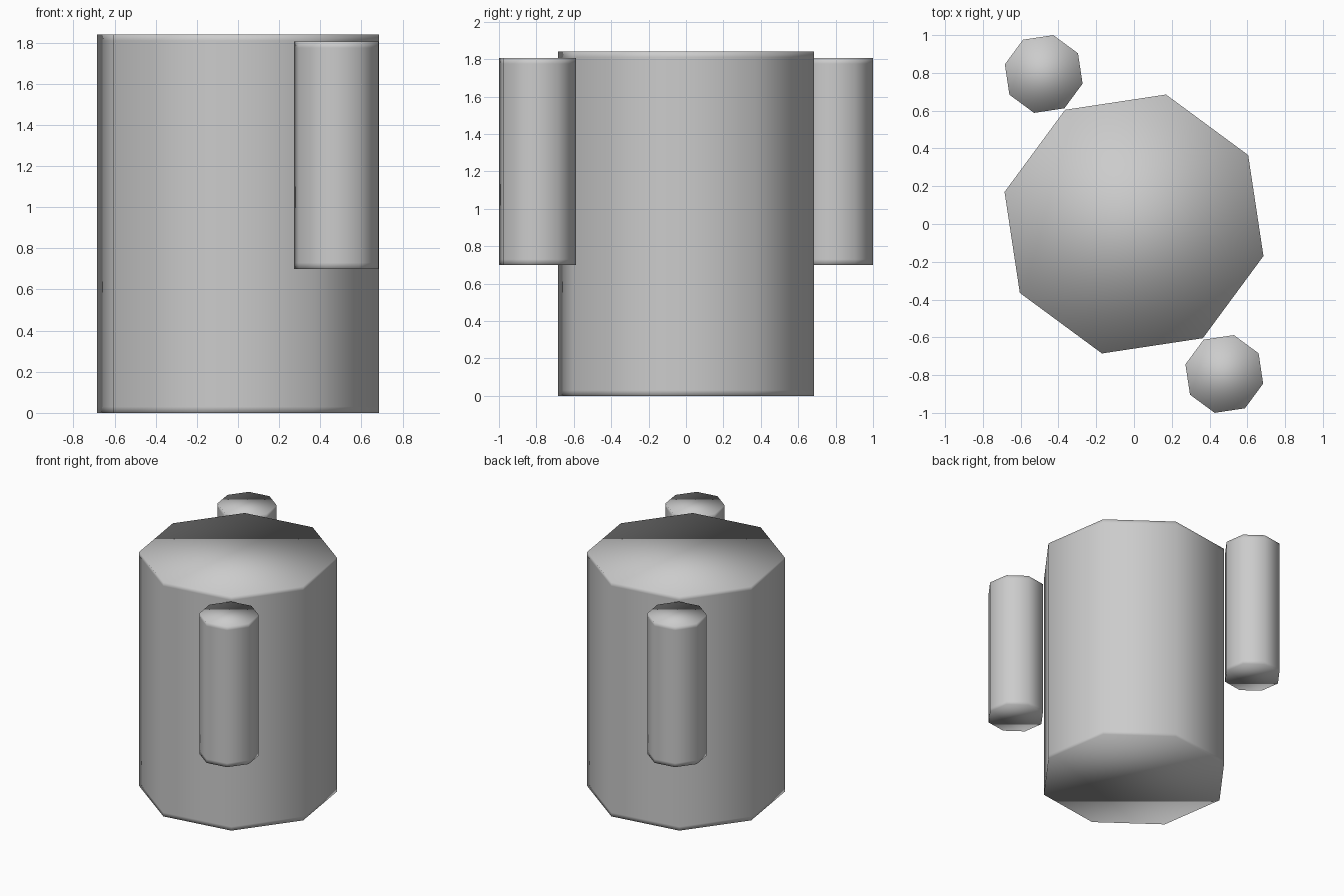
import bpy
import bmesh
from math import cos, sin, radians

cube = bpy.data.objects.get("Cube")
if cube:
    bpy.data.objects.remove(cube, do_unlink=True)

# Plain grey used on every part
grey = bpy.data.materials.new("plain grey")
grey.use_nodes = True
colour = (0.6, 0.6, 0.6, 1)
grey.diffuse_color = colour
grey.node_tree.nodes["Principled BSDF"].inputs["Base Color"].default_value = colour

SIDES = 8
TURN = radians(-13.9)
RIM = 0.03


def pillar(name, x, y, radius, bottom, top):
    """Smooth eight-sided pillar with a support loop near each end."""
    bm = bmesh.new()
    rings = []
    for z in (bottom, bottom + RIM, top - RIM, top):
        ring = []
        for i in range(SIDES):
            a = TURN + radians(360 / SIDES) * i
            ring.append(bm.verts.new((x + radius * cos(a), y + radius * sin(a), z)))
        rings.append(ring)
    for low, high in zip(rings, rings[1:]):
        for i in range(SIDES):
            j = (i + 1) % SIDES
            bm.faces.new((low[i], low[j], high[j], high[i]))
    bm.faces.new(rings[0][::-1])
    bm.faces.new(rings[-1])
    for face in bm.faces:
        face.smooth = True
    mesh = bpy.data.meshes.new(name)
    bm.to_mesh(mesh)
    bm.free()
    mesh.materials.append(grey)
    obj = bpy.data.objects.new(name, mesh)
    bpy.context.collection.objects.link(obj)
    return obj


# Large central body
pillar("main_body", 0, 0, 0.706, 0, 1.84)

# Slim pillars touching opposite corners
for name, side in (("front_left_pillar", 1), ("back_right_pillar", -1)):
    pillar(name, 0.478 * side, -0.794 * side, 0.212, 0.70, 1.805)
